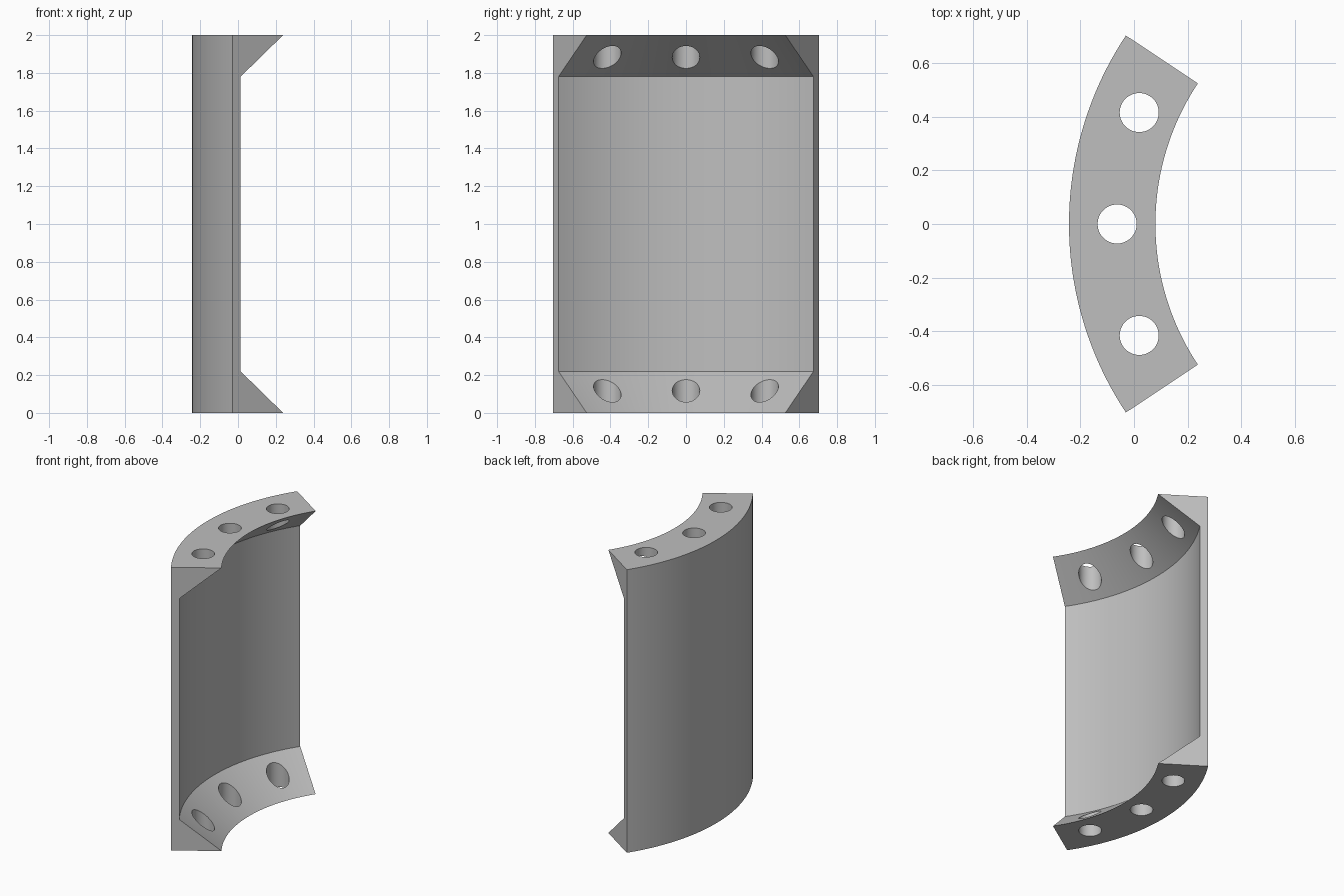
import bpy, bmesh, math
from mathutils import Vector, Matrix

cube = bpy.data.objects.get("Cube")
if cube:
    bpy.data.objects.remove(cube, do_unlink=True)

AXIS_X = 1.03                      # centre line of the curved shell
HALF = math.radians(33.6)          # half of the arc
OUTER, WALL, LIP = 1.273, 1.22, 0.95
HEIGHT, FLARE = 2.0, 0.22
HOLE_R, HOLE_RING = 0.073, 1.093

grey = bpy.data.materials.new("plain grey")
grey.use_nodes = True
colour = (0.52, 0.52, 0.52, 1)
grey.diffuse_color = colour
grey.node_tree.nodes["Principled BSDF"].inputs["Base Color"].default_value = colour


def add_object(name, bm):
    bmesh.ops.recalc_face_normals(bm, faces=bm.faces)
    mesh = bpy.data.meshes.new(name)
    bm.to_mesh(mesh)
    bm.free()
    mesh.materials.append(grey)
    obj = bpy.data.objects.new(name, mesh)
    bpy.context.collection.objects.link(obj)
    return obj


# Curved shell: wall section with flared flanges, swept round the axis
section = [(OUTER, 0), (LIP, 0), (WALL, FLARE),
           (WALL, HEIGHT - FLARE), (LIP, HEIGHT), (OUTER, HEIGHT)]
bm = bmesh.new()
turn = Matrix.Rotation(-HALF, 3, 'Z')
start = bm.faces.new([bm.verts.new(turn @ Vector((-r, 0, z)) + Vector((AXIS_X, 0, 0)))
                      for r, z in section])
bmesh.ops.spin(bm, geom=[start] + start.edges[:] + start.verts[:],
               cent=(AXIS_X, 0, 0), axis=(0, 0, 1), angle=2 * HALF,
               steps=40, use_duplicate=False)
# Join each flat end ring into one face
for z in (0, HEIGHT):
    ring = [f for f in bm.faces if all(abs(v.co.z - z) < 1e-4 for v in f.verts)]
    bmesh.ops.dissolve_faces(bm, faces=ring)
if not any(len(f.verts) == len(section) and f != start for f in bm.faces):
    bmesh.ops.holes_fill(bm, edges=[e for e in bm.edges if e.is_boundary], sides=0)
shell = add_object("curved_shell", bm)

# Vertical bolt holes through both flanges
bm = bmesh.new()
for k in (-1, 0, 1):
    a = k * HALF * 2 / 3
    spot = (AXIS_X - HOLE_RING * math.cos(a), HOLE_RING * math.sin(a), HEIGHT / 2)
    bmesh.ops.create_cone(bm, cap_ends=True, segments=48, radius1=HOLE_R,
                          radius2=HOLE_R, depth=HEIGHT + 0.4,
                          matrix=Matrix.Translation(spot))
cutter = add_object("bolt_hole_cutter", bm)
cutter.hide_render = True

bpy.ops.object.select_all(action='DESELECT')
bpy.context.view_layer.objects.active = shell
shell.select_set(True)
cut = shell.modifiers.new("bolt_holes", 'BOOLEAN')
cut.operation = 'DIFFERENCE'
cut.solver = 'EXACT'
cut.object = cutter
bpy.ops.object.modifier_apply(modifier=cut.name)
bpy.data.objects.remove(cutter, do_unlink=True)
bpy.ops.object.shade_smooth_by_angle(angle=math.radians(30))
